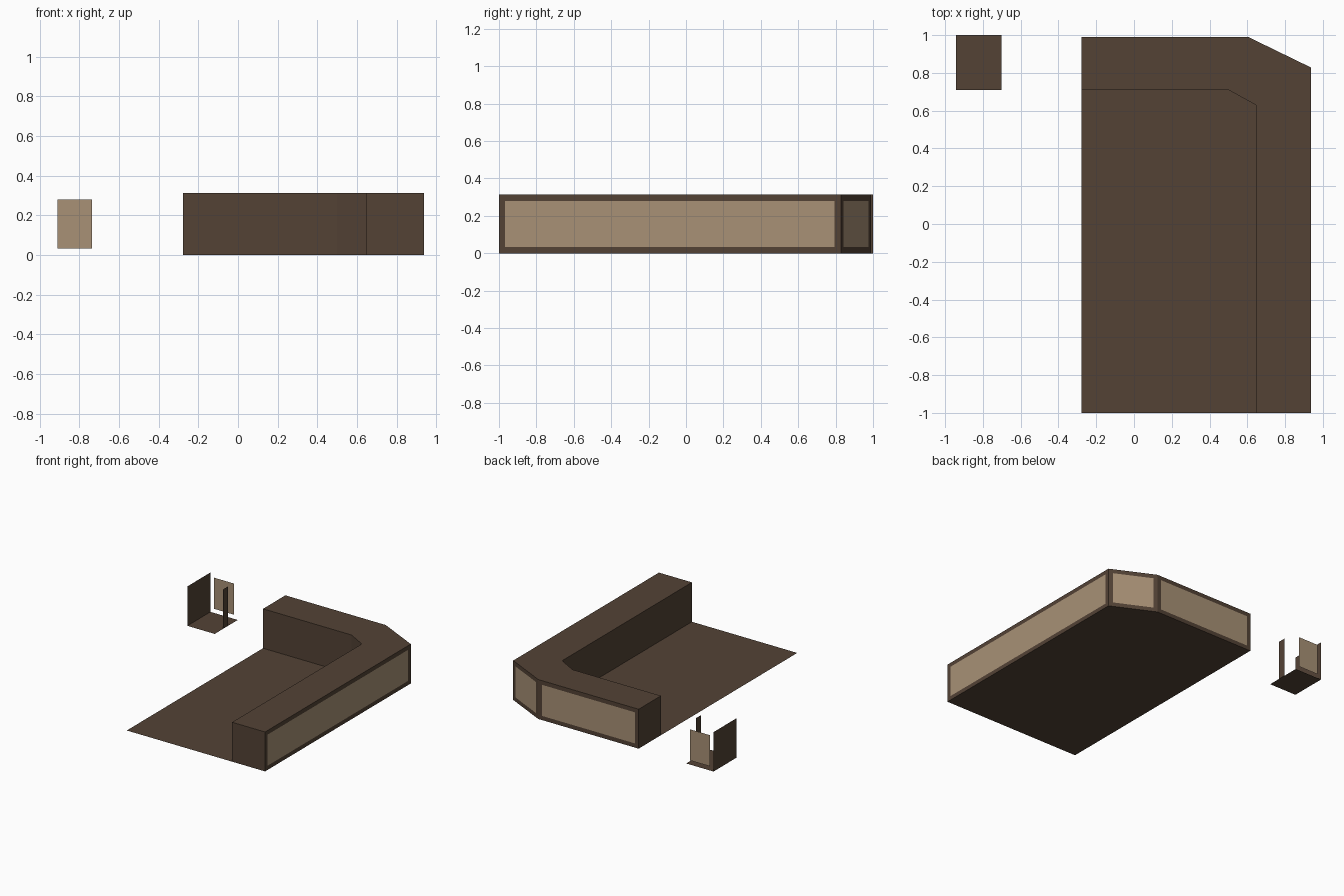
import bpy, bmesh

if "Cube" in bpy.data.objects:
    bpy.data.objects.remove(bpy.data.objects["Cube"])

H = 0.313        # counter height
FRAME = 0.033    # border around each tan panel

OUTER = [(-0.277, 0.99), (0.605, 0.99), (0.938, 0.828), (0.938, -1.0)]
INNER = [(-0.277, 0.71), (0.50, 0.71), (0.648, 0.628), (0.648, -1.0)]
X0, X1, Y0, Y1 = -0.942, -0.702, 0.71, 1.0   # side stand footprint


def material(name, rgb):
    m = bpy.data.materials.new(name)
    lin = [((c / 255 + 0.055) / 1.055) ** 2.4 for c in rgb]
    m.diffuse_color = (*lin, 1)
    m.use_nodes = True
    m.node_tree.nodes["Principled BSDF"].inputs["Base Color"].default_value = m.diffuse_color
    return m


BROWN = material("dark brown wood", (83, 66, 53))
TAN = material("tan panel", (168, 145, 118))


def finish(name, bm, mats):
    mesh = bpy.data.meshes.new(name)
    bm.to_mesh(mesh)
    bm.free()
    for m in mats:
        mesh.materials.append(m)
    obj = bpy.data.objects.new(name, mesh)
    bpy.context.collection.objects.link(obj)


def sheet(name, points, mat):
    bm = bmesh.new()
    bm.faces.new([bm.verts.new(p) for p in points])
    finish(name, bm, [mat])


# Counter: walls and top swept along the bent path, open where the floor closes it
bm = bmesh.new()
ring = lambda path, z: [bm.verts.new((x, y, z)) for x, y in path]
ob, ot, ib, it = ring(OUTER, 0), ring(OUTER, H), ring(INNER, 0), ring(INNER, H)
outside = []
for i in range(3):
    j = i + 1
    outside.append(bm.faces.new((ob[i], ob[j], ot[j], ot[i])))
    bm.faces.new((ib[j], ib[i], it[i], it[j]))
    bm.faces.new((ot[i], ot[j], it[j], it[i]))
for e in (0, 3):
    bm.faces.new((ob[e], ot[e], it[e], ib[e]))
bmesh.ops.recalc_face_normals(bm, faces=bm.faces[:])
# Tan panels inset in the outside faces
bmesh.ops.inset_individual(bm, faces=outside, thickness=FRAME, use_even_offset=True)
for f in outside:
    f.material_index = 1
finish("counter", bm, [BROWN, TAN])

# Floor under the counter
sheet("floor", [(-0.277, -1.0, 0), (0.938, -1.0, 0), (0.938, 0.828, 0),
                (0.605, 0.99, 0), (-0.277, 0.99, 0)], BROWN)

# Side stand: base, full side wall, narrow post and floating back panel
sheet("stand_base", [(X0, Y0, 0), (X1, Y0, 0), (X1, Y1, 0), (X0, Y1, 0)], BROWN)
for name, x, a, b in (("stand_wall", X0, Y0, Y1), ("stand_post", X1, 0.812, 0.875)):
    sheet(name, [(x, a, 0), (x, b, 0), (x, b, H), (x, a, H)], BROWN)
sheet("stand_panel", [(X1 - FRAME, Y1, FRAME), (X0 + FRAME, Y1, FRAME),
                      (X0 + FRAME, Y1, H - FRAME), (X1 - FRAME, Y1, H - FRAME)], TAN)
